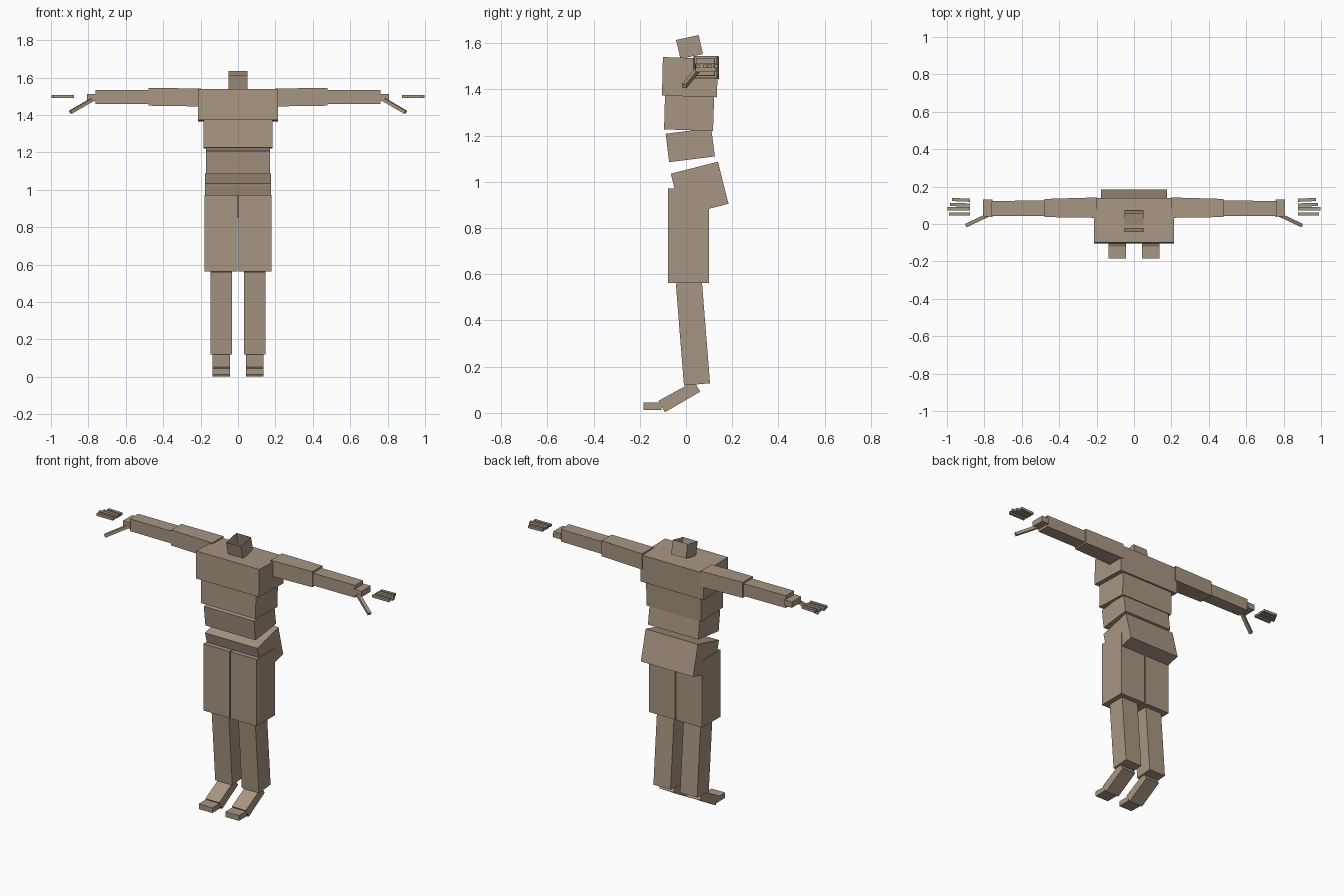
import bpy, bmesh
from mathutils import Vector

if "Cube" in bpy.data.objects:
    bpy.data.objects.remove(bpy.data.objects["Cube"])

skin = bpy.data.materials.new("tan")
skin.diffuse_color = (0.39, 0.305, 0.225, 1)
skin.use_nodes = True
skin.node_tree.nodes["Principled BSDF"].inputs["Base Color"].default_value = skin.diffuse_color


def hexa(name, near, far, open_ends=False):
    """Six-sided block between two matching four-point loops."""
    bm = bmesh.new()
    a = [bm.verts.new(p) for p in near]
    b = [bm.verts.new(p) for p in far]
    bm.faces.new(a)
    bm.faces.new(b[::-1])
    for i in range(4):
        j = (i + 1) % 4
        if open_ends and i == 0:      # leave the top side open
            continue
        bm.faces.new((a[i], b[i], b[j], a[j]))
    bmesh.ops.recalc_face_normals(bm, faces=bm.faces[:])
    me = bpy.data.meshes.new(name)
    bm.to_mesh(me)
    bm.free()
    me.materials.append(skin)
    ob = bpy.data.objects.new(name, me)
    bpy.context.collection.objects.link(ob)
    return ob


def slab(name, x0, x1, profile, open_top=False):
    """Extrude a (y, z) side profile from x0 to x1."""
    return hexa(name, [(x0, y, z) for y, z in profile],
                [(x1, y, z) for y, z in profile], open_top)


def rect(y0, y1, z0, z1):
    return [(y0, z1), (y1, z1), (y1, z0), (y0, z0)]


def limb(name, x0, sec0, x1, sec1, side):
    """Sideways block between two (y0, y1, z0, z1) sections."""
    return hexa(name, [(side * x0, y, z) for y, z in rect(*sec0)],
                [(side * x1, y, z) for y, z in rect(*sec1)])


# Torso blocks, profiles run top-front, top-back, bottom-back, bottom-front
torso = [
    ("neck", 0.05, [(-.043, 1.614), (.055, 1.635), (.073, 1.553), (-.024, 1.532)]),
    ("chest", 0.213, [(-.10, 1.54), (.138, 1.532), (.134, 1.366), (-.104, 1.373)]),
    ("ribs", 0.185, [(-.091, 1.373), (.122, 1.367), (.117, 1.22), (-.095, 1.227)]),
    ("waist", 0.17, [(-.088, 1.208), (.109, 1.233), (.125, 1.11), (-.073, 1.085)]),
    ("pelvis", 0.177, [(-.066, 1.035), (.138, 1.087), (.184, .905), (-.02, .853)]),
]
for name, w, prof in torso:
    slab(name, -w, w, prof, name == "neck")

# Legs
legs = [
    ("thigh", .003, .18, rect(-.077, .10, .563, .972)),
    ("shin", .032, .148, [(-.044, .56), (.069, .568), (.104, .128), (-.009, .119)]),
    ("foot", .043, .137, [(-.12, .052), (.034, .136), (.062, .092), (-.091, .003)]),
    ("toes", .044, .136, rect(-.185, -.105, .013, .045)),
]

# Fingers: name, tip x, root y, tip y
fingers = [("index", .99, .053, .053), ("middle", .997, .082, .082),
           ("ring", .985, .102, .104), ("little", .972, .127, .131)]

for side, label in ((-1, "right"), (1, "left")):
    for name, x0, x1, prof in legs:
        slab(f"{label}_{name}", side * x0, side * x1, prof)
    # Arms
    limb(f"{label}_upper_arm", .198, (.033, .142, 1.446, 1.542),
         .478, (.037, .134, 1.45, 1.545), side)
    limb(f"{label}_forearm", .475, (.043, .126, 1.459, 1.534),
         .762, (.043, .123, 1.46, 1.535), side)
    limb(f"{label}_palm", .757, (.038, .13, 1.476, 1.512),
         .808, (.042, .13, 1.476, 1.512), side)
    # Fingers float just beyond the palm
    for name, tip, y0, y1 in fingers:
        h = .0085
        limb(f"{label}_{name}_finger", .878, (y0 - h, y0 + h, 1.492, 1.507),
             tip, (y1 - h, y1 + h, 1.492, 1.507), side)
    # Thumb slants forward and down
    p, q = Vector((.775, .05, 1.485)), Vector((.896, -.007, 1.415))
    d = (q - p).normalized()
    u = d.cross(Vector((0, 0, 1))).normalized() * .010
    v = d.cross(u).normalized() * .009
    ends = []
    for c in (p, q):
        loop = [c + u + v, c - u + v, c - u - v, c + u - v]
        ends.append([(side * k.x, k.y, k.z) for k in loop])
    hexa(f"{label}_thumb", *ends)
